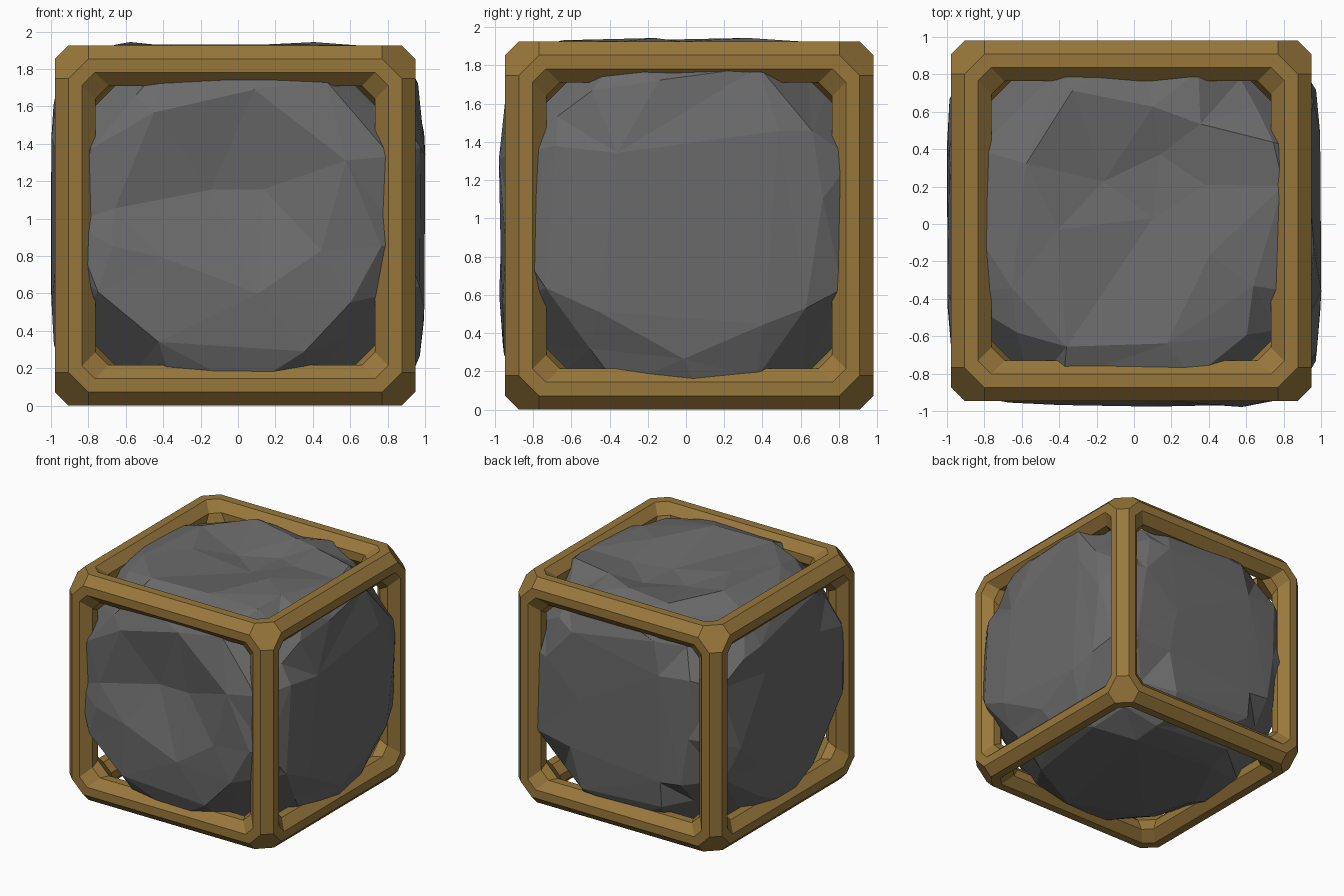
import bpy, bmesh, math, random
from itertools import product
from mathutils import Vector

if "Cube" in bpy.data.objects:
    bpy.data.objects.remove(bpy.data.objects["Cube"])

random.seed(7)


def material(name, rgb):
    m = bpy.data.materials.new(name)
    m.diffuse_color = (*rgb, 1.0)
    m.use_nodes = True
    m.node_tree.nodes["Principled BSDF"].inputs["Base Color"].default_value = m.diffuse_color
    return m


def finish(bm, name, mat):
    bmesh.ops.recalc_face_normals(bm, faces=bm.faces[:])
    me = bpy.data.meshes.new(name)
    bm.to_mesh(me)
    bm.free()
    me.materials.append(mat)
    ob = bpy.data.objects.new(name, me)
    bpy.context.collection.objects.link(ob)
    return ob


bronze = material("bronze", (0.315, 0.187, 0.044))
stone = material("dark stone", (0.145, 0.145, 0.145))

# ---- cage: twelve octagonal bars joined by faceted corner blocks ----
H, I, C = 0.963, 0.747, 0.072          # outer half size, inner half size, chamfer
OCT = [(H, I + C), (H, H - C), (H - C, H), (I + C, H),
       (I, H - C), (I, I + C), (I + C, I), (H - C, I)]

bm = bmesh.new()
rings = {}
for s in product((-1, 1), repeat=3):
    for k in range(3):
        ring = []
        for a, b in OCT:
            v = [0, 0, 0]
            end = 0.785 - (2 * H - C - a - b) * 0.5    # mitred bar end
            v[k] = s[k] * end
            v[(k + 1) % 3] = s[(k + 1) % 3] * a
            v[(k + 2) % 3] = s[(k + 2) % 3] * b
            ring.append(bm.verts.new(v))
        rings[k, s] = ring

# corner blocks
for s in product((-1, 1), repeat=3):
    three = [rings[k, s] for k in range(3)]
    res = bmesh.ops.convex_hull(bm, input=[v for r in three for v in r])
    sets = [set(r) for r in three]
    caps = [f for f in res["geom"] if isinstance(f, bmesh.types.BMFace)
            and any(set(f.verts) <= r for r in sets)]
    bmesh.ops.delete(bm, geom=caps, context='FACES_ONLY')

# bars
for (k, s), ring in rings.items():
    if s[k] > 0:
        t = tuple(-c if i == k else c for i, c in enumerate(s))
        other = rings[k, t]
        for i in range(8):
            j = (i + 1) % 8
            bm.faces.new((ring[i], ring[j], other[j], other[i]))
bmesh.ops.dissolve_limit(bm, angle_limit=math.radians(1), verts=bm.verts[:], edges=bm.edges[:])
cage = finish(bm, "cage_frame", bronze)
cage.location = (-0.015, 0.017, 0.963)

# ---- boulder: chipped, rounded cube with cut corners and dents ----
DENTS = [  # centre, radius, push
    (Vector((0.00, -0.98, 0.20)), 0.50, Vector((0, 0.17, 0))),
    (Vector((-0.50, -0.98, 0.22)), 0.36, Vector((0, 0.08, 0))),
    (Vector((0.02, 0.20, 0.98)), 0.50, Vector((0, 0, -0.17))),
    (Vector((0.00, -0.36, 0.98)), 0.30, Vector((0, 0, -0.06))),
]
bm = bmesh.new()
bmesh.ops.create_cube(bm, size=2)
bmesh.ops.subdivide_edges(bm, edges=bm.edges[:], cuts=6, use_grid_fill=True)
for v in bm.verts:
    d = v.co + Vector([random.uniform(-0.08, 0.08) for _ in range(3)])
    ext = (1.005, 0.98 if d.y < 0 else 0.965, 0.975)
    p = sum(abs(d[i] / ext[i]) ** 6 for i in range(3)) ** (1 / 6)
    l1 = sum(abs(c) for c in d)
    cut = 2.13 if d.z > 0 else 2.05
    co = d * min(1 / p, cut / l1) * random.uniform(0.99, 1.0)
    for centre, radius, push in DENTS:
        q = (co - centre).length / radius
        if q < 1:
            co = co + push * (1 - q)
    co.x = max(-1, min(1, co.x))
    co.z = max(-0.97, min(0.975, co.z))
    v.co = co
bmesh.ops.triangulate(bm, faces=bm.faces[:])
rock = finish(bm, "boulder", stone)
rock.location = (0, 0.0, 0.97)
dec = rock.modifiers.new("facets", 'DECIMATE')
dec.ratio = 0.42
